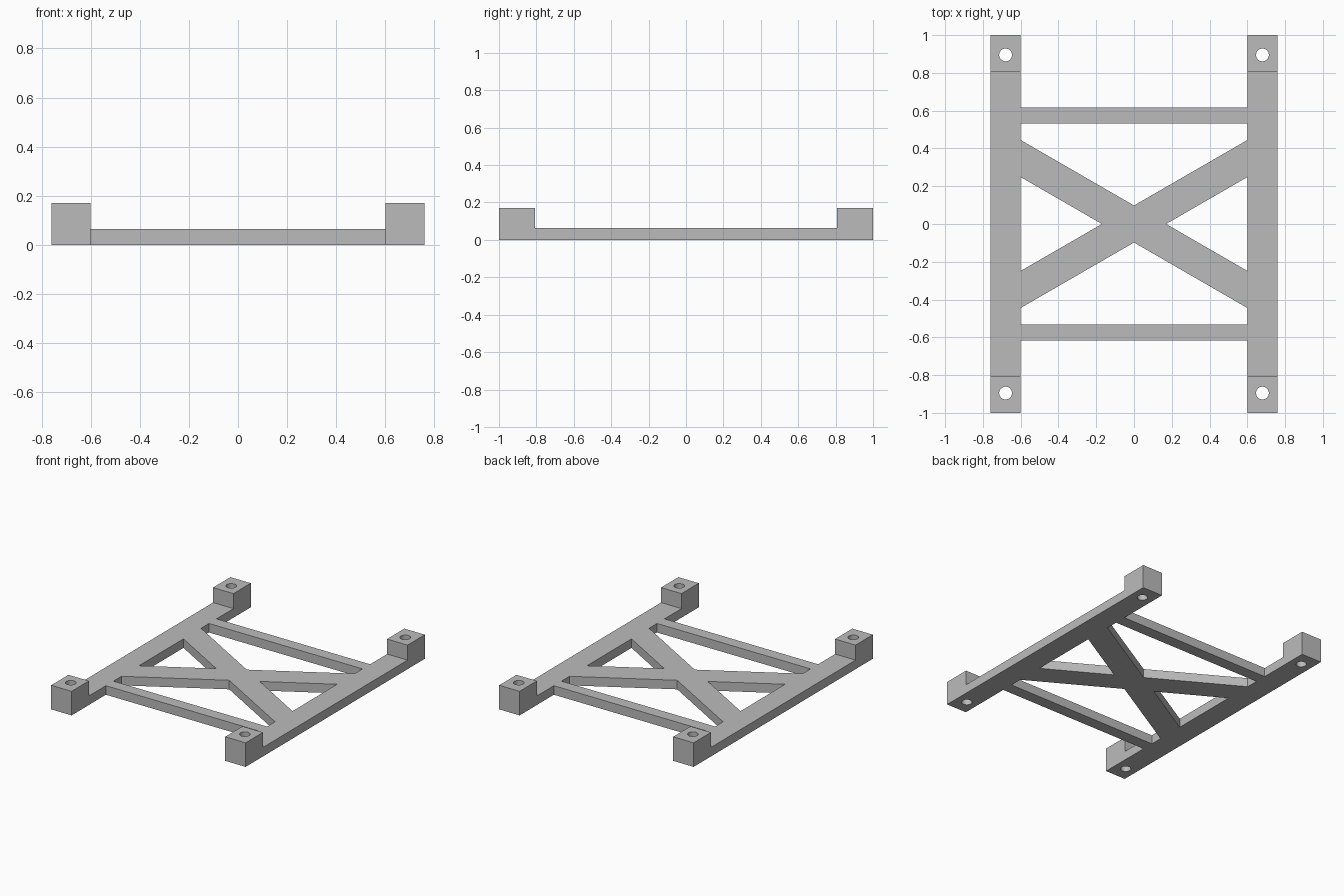
import bpy, bmesh, math

cube = bpy.data.objects.get("Cube")
if cube:
    bpy.data.objects.remove(cube, do_unlink=True)

# Main dimensions
OUT_X, IN_X = 0.76, 0.60        # outer and inner faces of the side rails
PLATE, FOOT = 0.064, 0.17       # heights of the frame and the corner blocks
FOOT_Y = 0.807                  # inner face of the corner blocks
BAR_IN, BAR_OUT = 0.533, 0.618  # cross bar edges
HOLE_X, HOLE_Y, HOLE_R = 0.68, 0.895, 0.034
SLOPE, HALF = math.tan(math.radians(30)), 0.098  # diagonal braces

grey = bpy.data.materials.new("plain_grey")
grey.use_nodes = True
grey.diffuse_color = (0.5, 0.5, 0.5, 1)
grey.node_tree.nodes["Principled BSDF"].inputs["Base Color"].default_value = (0.5, 0.5, 0.5, 1)


def prism(bm, points, direction):
    """Extrude a closed outline of 3D points along a direction."""
    face = bm.faces.new([bm.verts.new(p) for p in points])
    new = bmesh.ops.extrude_face_region(bm, geom=[face])["geom"]
    bmesh.ops.translate(bm, vec=direction,
                        verts=[v for v in new if isinstance(v, bmesh.types.BMVert)])


def finish(bm, name):
    bmesh.ops.recalc_face_normals(bm, faces=bm.faces)
    mesh = bpy.data.meshes.new(name)
    bm.to_mesh(mesh)
    bm.free()
    mesh.materials.append(grey)
    obj = bpy.data.objects.new(name, mesh)
    bpy.context.collection.objects.link(obj)
    return obj


# Side profile with raised ends, extruded across the full width
bm = bmesh.new()
profile = [(-1, 0), (1, 0), (1, FOOT), (FOOT_Y, FOOT), (FOOT_Y, PLATE),
           (-FOOT_Y, PLATE), (-FOOT_Y, FOOT), (-1, FOOT)]
prism(bm, [(-OUT_X, y, z) for y, z in profile], (2 * OUT_X, 0, 0))
frame = finish(bm, "braced_frame")

# Openings cut through the frame from above
bm = bmesh.new()


def cut(outline):
    prism(bm, [(x, y, -0.1) for x, y in outline], (0, 0, 0.5))


rise = IN_X * SLOPE
for s in (-1, 1):
    # open end outside each cross bar
    cut([(-IN_X, s * BAR_OUT), (IN_X, s * BAR_OUT), (IN_X, s * 1.1), (-IN_X, s * 1.1)])
    # window between cross bar and braces
    cut([(-IN_X, s * BAR_IN), (IN_X, s * BAR_IN), (IN_X, s * (rise + HALF)),
         (0, s * HALF), (-IN_X, s * (rise + HALF))])
    # triangular window beside each rail
    cut([(s * IN_X, rise - HALF), (s * HALF / SLOPE, 0), (s * IN_X, HALF - rise)])
    # bolt holes through the corner blocks
    for t in (-1, 1):
        angles = [math.tau * i / 32 for i in range(32)]
        cut([(s * HOLE_X + HOLE_R * math.cos(a), t * HOLE_Y + HOLE_R * math.sin(a))
             for a in angles])
cutter = finish(bm, "opening_cutter")
cutter.hide_render = True

# Apply the cut and shade
mod = frame.modifiers.new("openings", 'BOOLEAN')
mod.operation = 'DIFFERENCE'
mod.solver = 'EXACT'
mod.object = cutter
bpy.ops.object.select_all(action='DESELECT')
bpy.context.view_layer.objects.active = frame
frame.select_set(True)
bpy.ops.object.modifier_apply(modifier=mod.name)
bpy.data.objects.remove(cutter, do_unlink=True)
bpy.ops.object.shade_smooth_by_angle(angle=math.radians(25))
